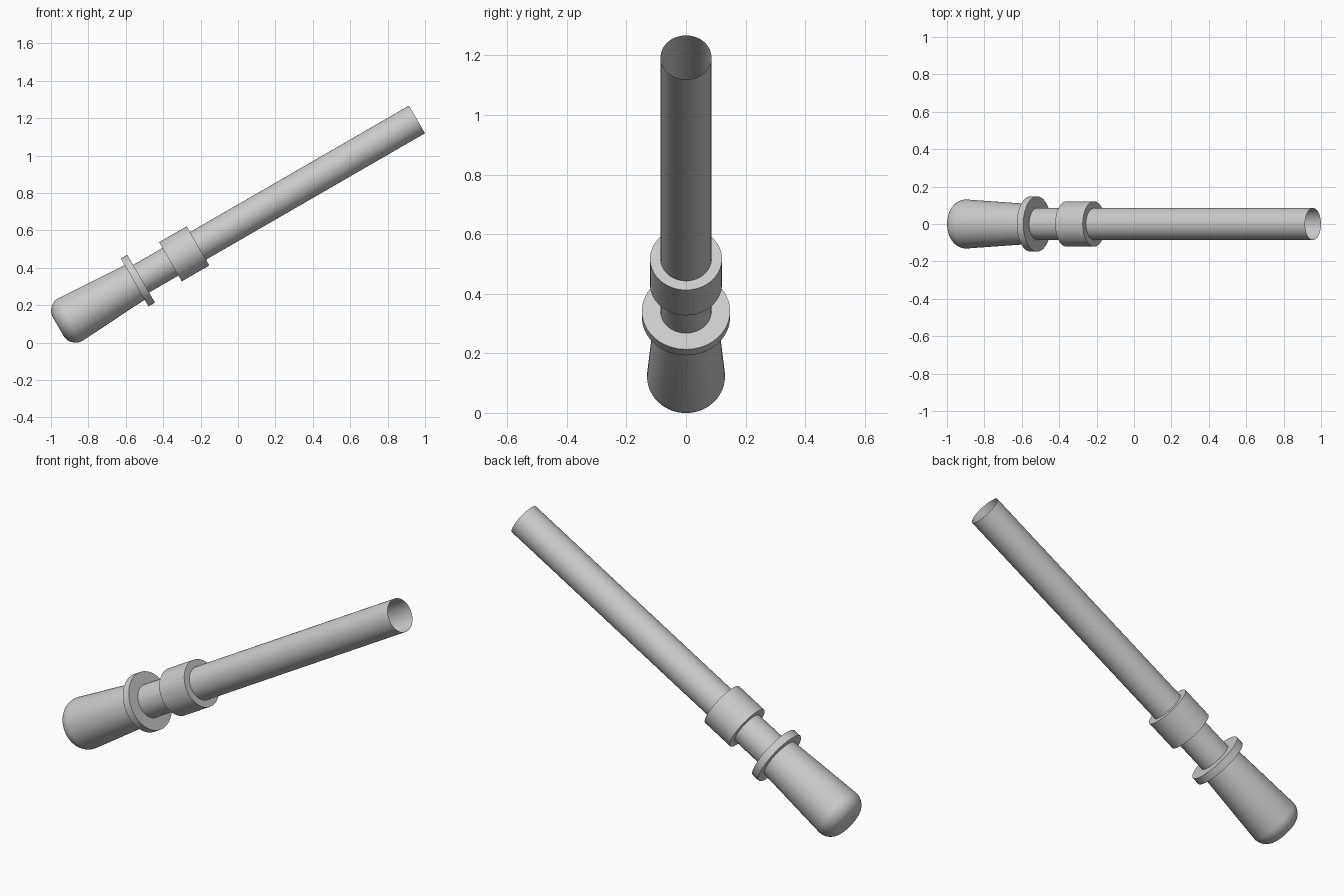
import bpy, bmesh
from math import pi, sin, cos, radians
from mathutils import Matrix

if "Cube" in bpy.data.objects:
    bpy.data.objects.remove(bpy.data.objects["Cube"])

SIDES = 64
# Part profiles run along local z (tilted 30 degrees); local origin is the open tube end
TILT = Matrix.Translation((0.957, 0, 1.193)) @ Matrix.Rotation(radians(60), 4, 'Y')


def lathe(name, profile):
    """Spin a (radius, height) profile; radius 0 closes the end."""
    bm = bmesh.new()
    verts = [bm.verts.new((r, 0, h)) for r, h in profile]
    edges = [bm.edges.new(p) for p in zip(verts, verts[1:])]
    bmesh.ops.spin(bm, geom=verts + edges, cent=(0, 0, 0), axis=(0, 0, 1),
                   angle=2 * pi, steps=SIDES, use_duplicate=False)
    bmesh.ops.remove_doubles(bm, verts=bm.verts, dist=1e-5)
    bmesh.ops.recalc_face_normals(bm, faces=bm.faces)
    mesh = bpy.data.meshes.new(name)
    bm.to_mesh(mesh)
    bm.free()
    obj = bpy.data.objects.new(name, mesh)
    bpy.context.collection.objects.link(obj)
    obj.matrix_world = TILT
    bpy.ops.object.select_all(action='DESELECT')
    obj.select_set(True)
    bpy.context.view_layer.objects.active = obj
    bpy.ops.object.shade_smooth_by_angle(angle=radians(30))
    return obj


def disc(name, radius, middle, length):
    a, b = middle - length / 2, middle + length / 2
    return lathe(name, [(0, a), (radius, a), (radius, b), (0, b)])


# Open thin-walled tube
tube = lathe("tube", [(0.0853, -1.72), (0.0853, 0)])
for p in tube.data.polygons:          # open sheet: make sure it faces outward
    if p.normal.x * p.center.x + p.normal.y * p.center.y < 0:
        p.flip()

# Collar around the tube and guard ring in front of the grip
collar = lathe("collar", [(0.0853, -1.522), (0.1207, -1.522),
                          (0.1207, -1.352), (0.0853, -1.352)])
guard = disc("guard_ring", 0.148, -1.723, 0.04)

# Tapered grip with a rounded butt
BUTT, FILLET, RADIUS = -2.215, 0.075, 0.131
butt_arc = [(RADIUS - FILLET + FILLET * sin(i * pi / 20),
             BUTT + FILLET - FILLET * cos(i * pi / 20)) for i in range(11)]
grip = lathe("grip", [(0, BUTT)] + butt_arc + [(0.106, -1.735), (0, -1.735)])
